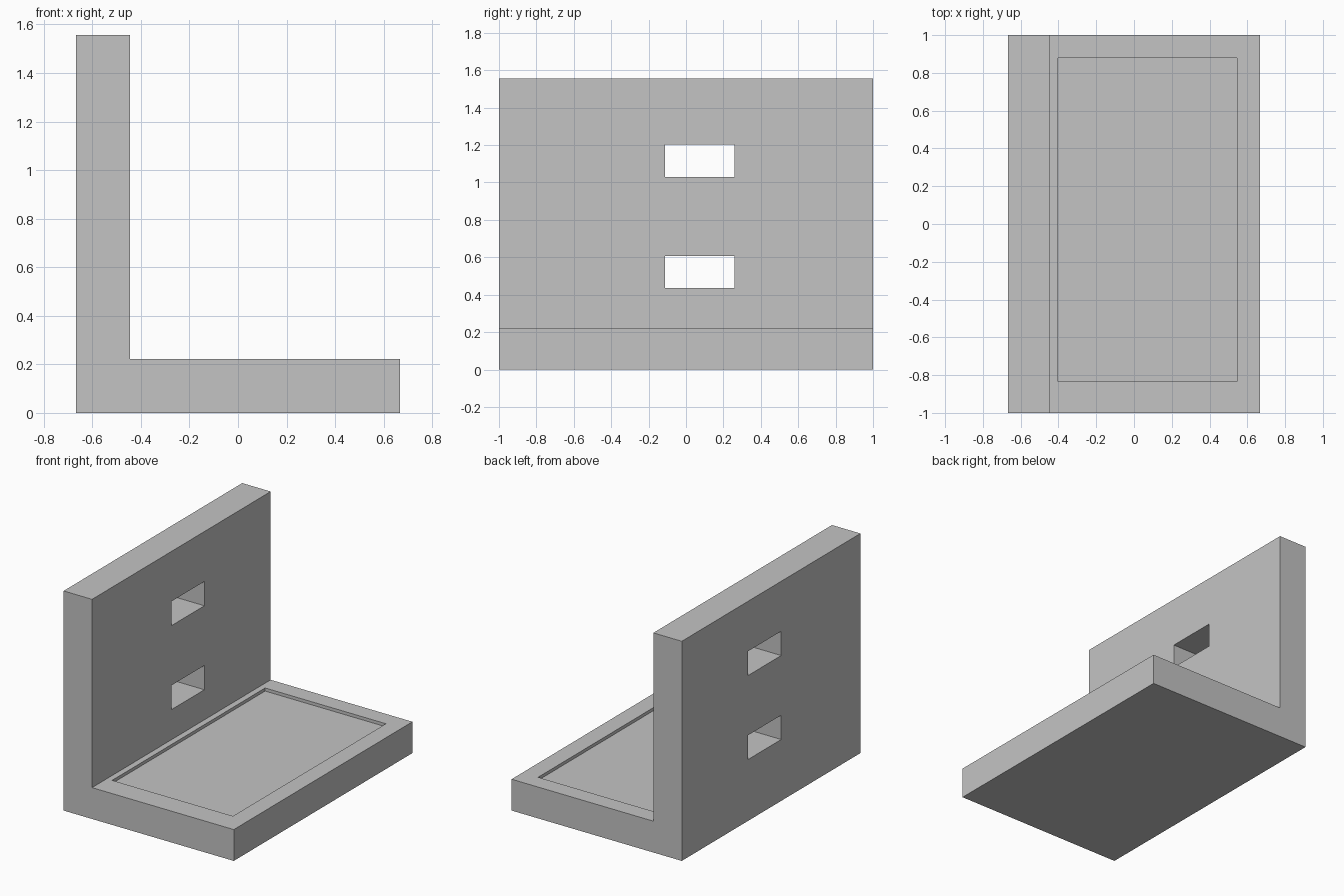
import bpy
import bmesh

cube = bpy.data.objects.get("Cube")
if cube:
    bpy.data.objects.remove(cube, do_unlink=True)

grey = bpy.data.materials.new("plain grey")
grey.use_nodes = True
colour = (0.55, 0.55, 0.55, 1)
grey.diffuse_color = colour
grey.node_tree.nodes["Principled BSDF"].inputs["Base Color"].default_value = colour

WALL_X = -0.444   # inner face of the upright wall
BASE_TOP = 0.222
HEIGHT = 1.556


def new_object(name, bm):
    bmesh.ops.recalc_face_normals(bm, faces=bm.faces)
    mesh = bpy.data.meshes.new(name)
    bm.to_mesh(mesh)
    bm.free()
    mesh.materials.append(grey)
    obj = bpy.data.objects.new(name, mesh)
    bpy.context.collection.objects.link(obj)
    return obj


def box_cutter(name, low, high):
    bm = bmesh.new()
    bmesh.ops.create_cube(bm, size=1)
    for v in bm.verts:
        v.co = [lo if c < 0 else hi for c, lo, hi in zip(v.co, low, high)]
    obj = new_object(name, bm)
    obj.hide_render = True
    obj.hide_set(True)
    obj.display_type = 'WIRE'
    return obj


# L-shaped bracket: side profile extruded along y
profile = [(-0.667, 0), (0.667, 0), (0.667, BASE_TOP),
           (WALL_X, BASE_TOP), (WALL_X, HEIGHT), (-0.667, HEIGHT)]
bm = bmesh.new()
face = bm.faces.new([bm.verts.new((x, -1, z)) for x, z in profile])
extruded = bmesh.ops.extrude_face_region(bm, geom=[face])["geom"]
bmesh.ops.translate(bm, vec=(0, 2, 0),
                    verts=[g for g in extruded if isinstance(g, bmesh.types.BMVert)])
bracket = new_object("bracket", bm)

# Two wall slots and the shallow tray recess in the base
cutters = [
    box_cutter("lower_slot_cutter", (-0.8, -0.113, 0.435), (-0.3, 0.258, 0.607)),
    box_cutter("upper_slot_cutter", (-0.8, -0.113, 1.03), (-0.3, 0.258, 1.202)),
    box_cutter("tray_recess_cutter", (-0.402, -0.835, BASE_TOP - 0.022), (0.545, 0.878, 0.4)),
]
for cutter in cutters:
    mod = bracket.modifiers.new(cutter.name, 'BOOLEAN')
    mod.operation = 'DIFFERENCE'
    mod.solver = 'EXACT'
    mod.object = cutter

# Apply the cuts and remove the cutters
bpy.context.view_layer.update()
evaluated = bracket.evaluated_get(bpy.context.evaluated_depsgraph_get())
cut_mesh = bpy.data.meshes.new_from_object(evaluated)
bracket.modifiers.clear()
bracket.data = cut_mesh
for cutter in cutters:
    bpy.data.objects.remove(cutter, do_unlink=True)
